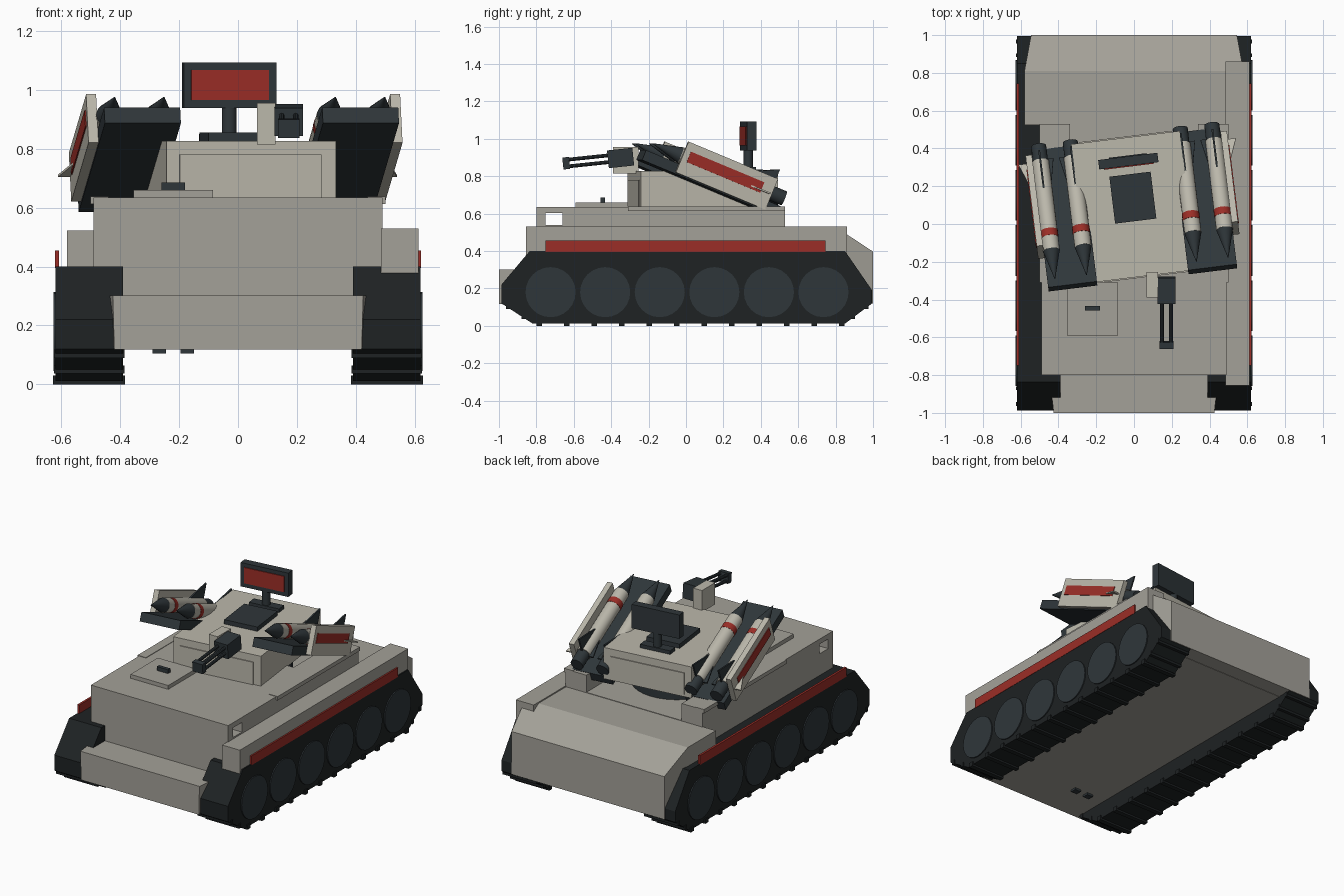
import bpy, bmesh, math
from mathutils import Matrix, Vector

if "Cube" in bpy.data.objects:
    bpy.data.objects.remove(bpy.data.objects["Cube"])

def mat(name, *rgb):
    m = bpy.data.materials.new(name)
    m.diffuse_color = (*rgb, 1)
    m.use_nodes = True
    m.node_tree.nodes["Principled BSDF"].inputs["Base Color"].default_value = m.diffuse_color
    return m

HULL = mat("hull_grey", .37, .355, .315)
LIGHT = mat("light_grey", .50, .48, .41)
DARK = mat("dark_slate", .028, .037, .042)
TRACK = mat("track_black", .013, .016, .017)
RED = mat("red", .33, .027, .02)
I = Matrix.Identity(4)

def finish(name, bm, m, M):
    bmesh.ops.transform(bm, matrix=M, verts=bm.verts)
    bmesh.ops.recalc_face_normals(bm, faces=bm.faces)
    me = bpy.data.meshes.new(name)
    bm.to_mesh(me)
    bm.free()
    ob = bpy.data.objects.new(name, me)
    bpy.context.collection.objects.link(ob)
    if m:
        me.materials.append(m)
    return ob

def solid(name, pts, m, M=I):
    """Convex solid around a few points."""
    bm = bmesh.new()
    for p in pts:
        bm.verts.new(p)
    bmesh.ops.convex_hull(bm, input=bm.verts)
    bmesh.ops.dissolve_limit(bm, angle_limit=.01, verts=bm.verts, edges=bm.edges)
    return finish(name, bm, m, M)

def box(name, x, y, z, m, M=I):
    return solid(name, [(a, b, c) for a in x for b in y for c in z], m, M)

def prism(name, x, yz, m, M=I):
    return solid(name, [(a, b, c) for a in x for b, c in yz], m, M)

def cyl(name, p, q, r1, r2, m, M=I, n=20):
    p, q = Vector(p), Vector(q)
    bm = bmesh.new()
    bmesh.ops.create_cone(bm, cap_ends=True, segments=n, radius1=r1, radius2=r2, depth=(q - p).length)
    T = Matrix.Translation((p + q) / 2) @ (q - p).to_track_quat('Z', 'Y').to_matrix().to_4x4()
    ob = finish(name, bm, m, M @ T)
    ob.data.shade_smooth()
    ob.data.set_sharp_from_angle(angle=math.radians(35))
    return ob

def sx(s, a, b):
    return (s * a, s * b)

# Hull
box("lower_hull", (-.4, .4), (-.8, .9), (.118, .45), HULL)
upper = box("upper_hull", (-.49, .49), (-.8, .53), (.3, .635), HULL)
for name, x, y, z in (("window_cutter", (-.6, .6), (-.75, -.66), (.54, .602)),
                      ("recess_cutter", (-.34, .34), (.08, .6), (.525, .7))):
    c = box(name, x, y, z, None)
    c.hide_render = True
    c.display_type = 'WIRE'
    b = upper.modifiers.new(name, 'BOOLEAN')
    b.object, b.operation, b.solver = c, 'DIFFERENCE', 'EXACT'
solid("nose", [(s * w, y, z) for s in (-1, 1) for w, y, z in
               ((.45, -.79, .302), (.42, -.79, .118), (.425, -1, .302), (.42, -1, .118))], HULL)
solid("rear_block", [(s * w, y, z) for s in (-1, 1) for w, y, z in
                     ((.58, .525, .522), (.58, .81, .522), (.545, 1, .397),
                      (.545, 1, .12), (.58, .81, .12), (.58, .525, .2))], HULL)
box("right_sponson", (.485, .612), (-.855, .86), (.362, .53), HULL)
box("driver_hatch", (-.355, -.085), (-.59, -.31), (.63, .66), HULL)
box("periscope", (-.26, -.18), (-.457, -.433), (.655, .685), DARK)
for x in (-.29, -.195):
    box("belly_vent", (x, x + .045), (-.77, -.73), (.105, .13), DARK)

# Running gear
profile = [(-.836, .4), (-.987, .22), (-.987, .12), (-.82, .012),
           (.85, .012), (.995, .12), (.995, .19), (.85, .4)]
for s in (-1, 1):
    prism("track", sx(s, .39, .62), profile, TRACK)
    box("side_stripe", sx(s, .608, .622), (-.75, .745), (.395, .455), RED)
    box("deck_rail", sx(s, .44, .5), (-.31, .53), (.613, .638), HULL)
    for i in range(6):
        y = -.724 + i * .2918
        cyl("road_wheel", (s * .58, y, .18), (s * .627, y, .18), .134, .134, DARK, n=24)
    for i in range(12):
        y = -.8 + i * .147
        box("track_cleat", sx(s, .383, .628), (y, y + .03), (0, .03), TRACK)
    for a, b in ((profile[2], profile[3]), (profile[5], profile[4])):
        for t in (.2, .7):
            y, z = a[0] + (b[0] - a[0]) * t, a[1] + (b[1] - a[1]) * t
            box("end_cleat", sx(s, .385, .625), (y - .01, y + .01), (z - .008, z + .02), TRACK)

# Turret, turned slightly to one side
T = Matrix.Translation((0, .09, 0)) @ Matrix.Rotation(math.radians(7), 4, 'Z')
cyl("turret_ring", (0, .09, .5), (0, .09, .64), .27, .27, DARK, n=32)
box("turret", (-.29, .29), (-.37, .37), (.625, .827), LIGHT, T)
box("turret_front_panel", (-.245, .24), (-.376, -.36), (.63, .78), LIGHT, T)
box("turret_rear_panel", (-.245, .245), (.36, .376), (.64, .78), LIGHT, T)
box("sensor_base", (-.11, .11), (-.075, .175), (.82, .855), DARK, T)

# Radar panel
R = Matrix.Translation((-.03, .333, 0)) @ Matrix.Rotation(math.radians(7), 4, 'Z')
cyl("radar_post", (0, 0, .82), (0, 0, .96), .025, .025, DARK, R)
box("radar_foot", (-.1, .1), (-.03, .03), (.82, .85), DARK, R)
box("radar_panel", (-.158, .158), (-.025, .025), (.938, 1.092), DARK, R)
box("radar_face", (-.133, .133), (-.03, -.02), (.965, 1.067), RED, R)

# Twin gun
box("gun_mount", (.065, .127), (-.39, -.255), (.815, .955), LIGHT)
G = Matrix.Translation((.172, -.35, .9)) @ Matrix.Rotation(math.radians(6), 4, 'X')
box("gun_body", (-.048, .048), (-.068, .068), (-.05, .045), DARK, G)
for x in (-.024, .024):
    for z in (-.018, .018):
        cyl("gun_barrel", (x, -.06, z), (x, -.305, z), .01, .01, DARK, G, 10)
box("gun_muzzle_clamp", (-.036, .036), (-.31, -.275), (-.032, .032), DARK, G)

# Missile pods, pitched upward to the front
P = T @ Matrix.Translation((0, 0, .78)) @ Matrix.Rotation(math.radians(-22.5), 4, 'X')
for s in (-1, 1):
    box("launch_tray", sx(s, .243, .503), (-.40, .39), (-.05, .007), DARK, P)
    box("pod_side_panel", sx(s, .503, .537), (-.21, .312), (-.043, .135), LIGHT, P)
    box("pod_red_panel", sx(s, .52, .541), (-.178, .25), (.03, .09), RED, P)
    solid("pod_outer_fin", [(s * x, y, z) for z in (.042, .05) for x, y in
                            ((.53, .16), (.53, .3), (.58, .3))], LIGHT, P)
    for x in (.293, .462):
        c = s * x
        w = .055
        def part(name, a, b, r1, r2, m):
            cyl(name, (c, a, w), (c, b, w), r1, r2, m, P)
        part("missile_body", -.215, .3, .045, .045, LIGHT)
        part("missile_nose", -.212, -.375, .045, .002, DARK)
        part("missile_band", -.14, -.1, .0465, .0465, RED)
        part("missile_nozzle", .295, .39, .04, .04, DARK)
        for k in range(4):
            F = P @ Matrix.Translation((c, 0, w)) @ Matrix.Rotation(k * math.pi / 2, 4, 'Y')
            h = .135 if k == 0 else .07
            prism("missile_fin", (-.005, .005), [(.1, .03), (.31, .03), (.31, h)], DARK, F)
